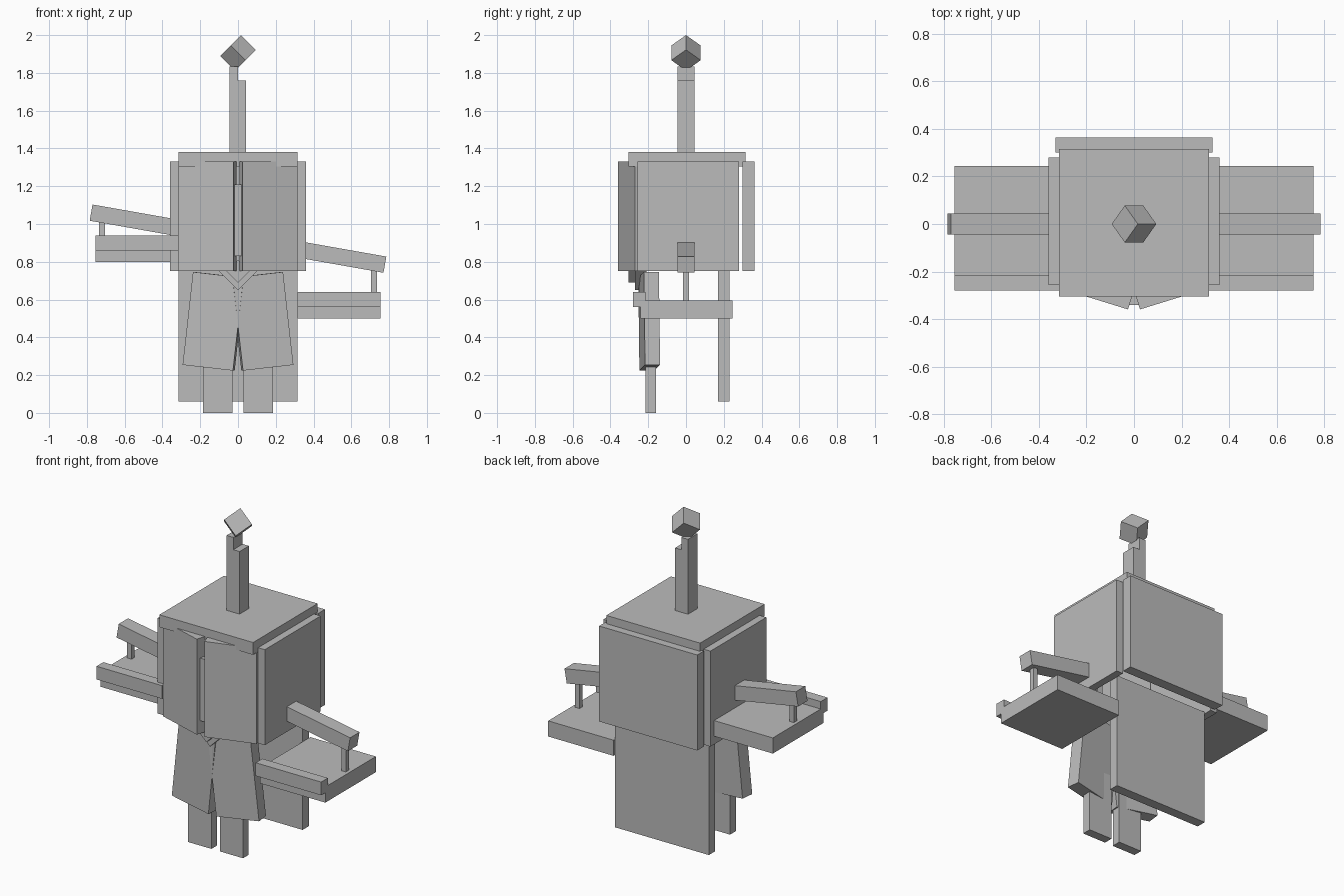
import bpy
from math import radians
from mathutils import Matrix, Euler

cube = bpy.data.objects.get("Cube")
if cube:
    bpy.data.objects.remove(cube, do_unlink=True)

grey = bpy.data.materials.new("plain grey")
grey.use_nodes = True
grey.diffuse_color = (0.5, 0.5, 0.5, 1)
grey.node_tree.nodes["Principled BSDF"].inputs["Base Color"].default_value = (0.5, 0.5, 0.5, 1)


def block(name, center, size, rot=(0, 0, 0)):
    """Box given by centre, size and rotation in degrees."""
    bpy.ops.mesh.primitive_cube_add(size=1)
    ob = bpy.context.object
    ob.name = name
    turn = Euler([radians(a) for a in rot]).to_matrix().to_4x4()
    ob.data.transform(Matrix.Translation(center) @ turn @ Matrix.Diagonal((*size, 1)))
    ob.data.materials.append(grey)
    return ob


def span(name, xs, ys, zs):
    """Upright box given by its limits on each axis."""
    limits = (xs, ys, zs)
    return block(name, [(a + b) / 2 for a, b in limits], [abs(b - a) for a, b in limits])


# Torso shell
span("top_slab", (-0.315, 0.315), (-0.305, 0.315), (1.305, 1.38))
span("back_panel", (-0.33, 0.33), (0.3, 0.363), (0.75, 1.33))
span("back_skirt", (-0.315, 0.315), (0.17, 0.23), (0.06, 0.76))
span("chest_strip", (-0.018, 0.018), (-0.34, -0.29), (0.83, 1.21))

# Pointed buckle below the chest
block("buckle_base", (0, -0.24, 0.75), (0.141, 0.06, 0.141), (0, 45, 0))
block("buckle_front", (0, -0.285, 0.75), (0.085, 0.04, 0.085), (0, 45, 0))

# Neck post with a notched top, and the tilted head
span("neck_post", (-0.045, 0.042), (-0.045, 0.045), (1.37, 1.76))
span("neck_tip", (-0.045, 0), (-0.045, 0.045), (1.76, 1.835))
block("head_cube", (0, 0, 1.906), (0.11, 0.11, 0.11), (45, 45, 0))

# Mirrored parts; each arm set has its own height
for side, s, lift in (("right", -1, 0.3), ("left", 1, 0)):
    span(side + "_side_panel", (s * 0.315, s * 0.36), (-0.257, 0.28), (0.75, 1.33))
    block(side + "_chest_door", (s * 0.161, -0.286, 1.04), (0.303, 0.06, 0.58), (0, 0, s * 17.2))
    block(side + "_shorts_leg", (s * 0.128, -0.195, 0.485), (0.27, 0.08, 0.495),
          (0, -s * 6.4, s * 6.4))
    span(side + "_leg", (s * 0.028, s * 0.184), (-0.215, -0.16), (0, 0.4))
    span(side + "_tray", (s * 0.315, s * 0.755), (-0.24, 0.245), (0.5 + lift, 0.595 + lift))
    span(side + "_tray_lip", (s * 0.315, s * 0.755), (-0.28, -0.215), (0.56 + lift, 0.64 + lift))
    span(side + "_arm_post", (s * 0.705, s * 0.735), (-0.015, 0.015),
         (0.58 + lift, (1.03 if s < 0 else 0.78)))
    block(side + "_arm_bar", (s * 0.561, 0, 1.022 if s < 0 else 0.823),
          (0.44, 0.09, 0.087), (0, 10, 0))
